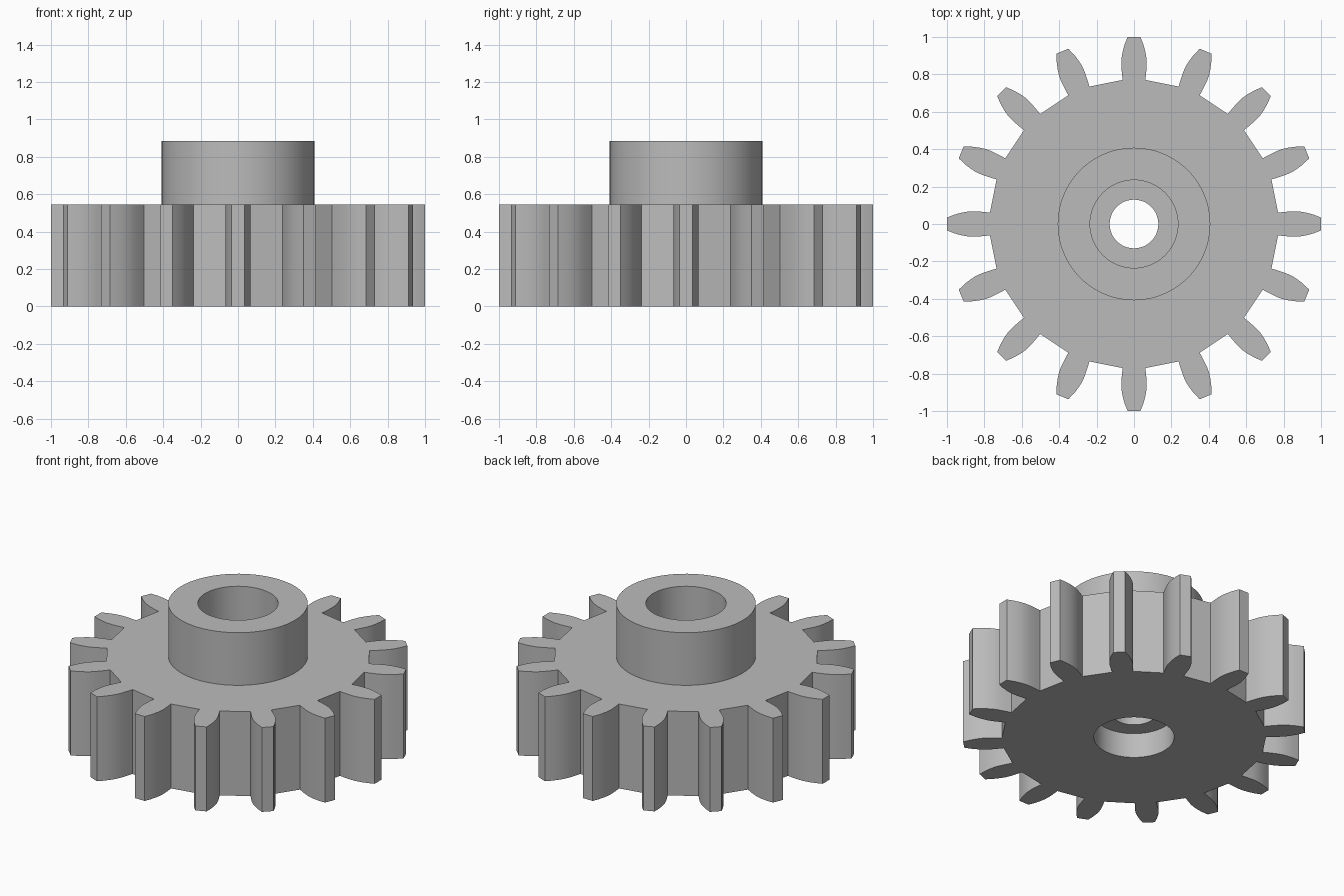
import bpy, bmesh, math

if "Cube" in bpy.data.objects:
    bpy.data.objects.remove(bpy.data.objects["Cube"])

TEETH = 16
GEAR_TOP = 0.545
HUB_TOP = 0.885

# Half of one tooth: (distance from centre, half width)
FLANK = [(0.77, 0.061), (0.81, 0.065), (0.85, 0.068), (0.885, 0.067),
         (0.92, 0.061), (0.96, 0.05), (1.0, 0.034)]

steel = bpy.data.materials.new("steel grey")
steel.diffuse_color = (0.50, 0.50, 0.50, 1)
steel.use_nodes = True
steel.node_tree.nodes["Principled BSDF"].inputs["Base Color"].default_value = steel.diffuse_color


def prism(name, outline, z0, z1):
    """Extrude a closed outline between two heights."""
    bm = bmesh.new()
    base = bm.faces.new([bm.verts.new((x, y, z0)) for x, y in outline])
    up = bmesh.ops.extrude_face_region(bm, geom=[base], use_keep_orig=True)["geom"]
    for v in up:
        if isinstance(v, bmesh.types.BMVert):
            v.co.z = z1
    bmesh.ops.recalc_face_normals(bm, faces=bm.faces)
    mesh = bpy.data.meshes.new(name)
    bm.to_mesh(mesh)
    bm.free()
    mesh.materials.append(steel)
    obj = bpy.data.objects.new(name, mesh)
    bpy.context.collection.objects.link(obj)
    return obj


def circle(r, n=64):
    return [(r * math.cos(2 * math.pi * i / n), r * math.sin(2 * math.pi * i / n))
            for i in range(n)]


def combine(target, tool, operation):
    """Boolean the tool into the target and remove the tool."""
    mod = target.modifiers.new("combine", 'BOOLEAN')
    mod.operation = operation
    mod.solver = 'EXACT'
    mod.object = tool
    bpy.context.view_layer.objects.active = target
    bpy.ops.object.modifier_apply(modifier=mod.name)
    bpy.data.objects.remove(tool)


# Toothed wheel: repeat one tooth, with flat roots between teeth
tooth = [(r, -w) for r, w in FLANK] + [(r, w) for r, w in reversed(FLANK)]
outline = []
for i in range(TEETH):
    a = 2 * math.pi * i / TEETH
    c, s = math.cos(a), math.sin(a)
    outline += [(r * c - w * s, r * s + w * c) for r, w in tooth]
gear = prism("gear", outline, 0, GEAR_TOP)

# Raised hub
combine(gear, prism("hub", circle(0.408), 0.2, HUB_TOP), 'UNION')

# Stepped bore: narrow through hole, wide recess at each end
for r, z0, z1 in [(0.13, -0.1, 1.0), (0.235, -0.1, 0.16), (0.235, 0.385, 1.0)]:
    combine(gear, prism("bore_cutter", circle(r), z0, z1), 'DIFFERENCE')

# Smooth curved walls, keep hard edges
bpy.ops.object.select_all(action='DESELECT')
gear.select_set(True)
bpy.context.view_layer.objects.active = gear
bpy.ops.object.shade_smooth_by_angle(angle=math.radians(30))
